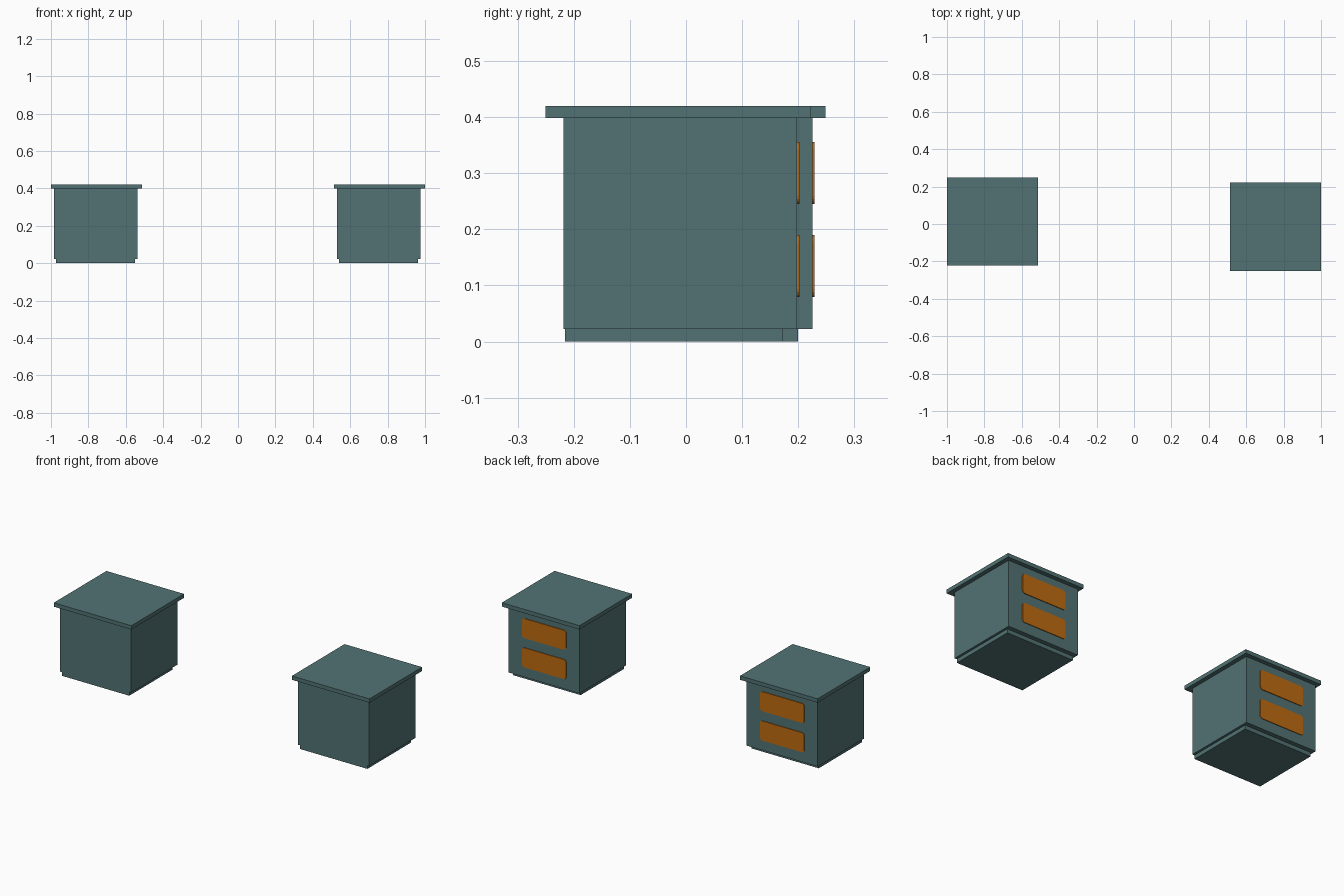
import bpy, bmesh, math

if "Cube" in bpy.data.objects:
    bpy.data.objects.remove(bpy.data.objects["Cube"])


def material(name, color):
    m = bpy.data.materials.new(name)
    m.diffuse_color = (*color, 1)
    m.use_nodes = True
    m.node_tree.nodes["Principled BSDF"].inputs["Base Color"].default_value = m.diffuse_color
    return m


TEAL = material("slate teal", (0.085, 0.17, 0.175))
ORANGE = material("burnt orange", (0.51, 0.147, 0.005))


def finish(name, bm, mat):
    bmesh.ops.recalc_face_normals(bm, faces=bm.faces)
    me = bpy.data.meshes.new(name)
    bm.to_mesh(me)
    bm.free()
    me.materials.append(mat)
    ob = bpy.data.objects.new(name, me)
    bpy.context.collection.objects.link(ob)
    return ob


def box(name, x, y, z, mat):
    bm = bmesh.new()
    bmesh.ops.create_cube(bm, size=1)
    for v in bm.verts:
        v.co = [(a + b) / 2 + c * (b - a) for c, (a, b) in zip(v.co, (x, y, z))]
    return finish(name, bm, mat)


def rounded_panel(name, x, y, z, r, mat, steps=4):
    # rounded rectangle in the xz plane, extruded along y
    bm = bmesh.new()
    corners = [(x[1] - r, z[1] - r), (x[0] + r, z[1] - r),
               (x[0] + r, z[0] + r), (x[1] - r, z[0] + r)]
    verts = []
    for i, (cx, cz) in enumerate(corners):
        for s in range(steps + 1):
            a = math.pi / 2 * (i + s / steps)
            verts.append(bm.verts.new((cx + r * math.cos(a), y[0], cz + r * math.sin(a))))
    face = bm.faces.new(verts)
    ext = bmesh.ops.extrude_face_region(bm, geom=[face])
    for v in ext["geom"]:
        if isinstance(v, bmesh.types.BMVert):
            v.co.y = y[1]
    return finish(name, bm, mat)


# two matching nightstands, slightly staggered in depth
for side, dx, dy in (("left", -1.513, 0.027), ("right", 0, 0)):
    def rx(a, b):
        return (a + dx, b + dx)

    def ry(a, b):
        return (a + dy, b + dy)

    box(side + "_top", rx(0.513, 1.0), ry(-0.25, 0.222), (0.398, 0.42), TEAL)
    box(side + "_cabinet", rx(0.529, 0.976), ry(-0.218, 0.198), (0.022, 0.398), TEAL)
    box(side + "_plinth", rx(0.540, 0.963), ry(-0.216, 0.173), (0, 0.022), TEAL)
    # drawer fronts on the back-facing side
    for level, z in (("lower", (0.079, 0.19)), ("upper", (0.245, 0.356))):
        rounded_panel(f"{side}_{level}_drawer", rx(0.612, 0.888), ry(0.197, 0.202),
                      z, 0.015, ORANGE)
